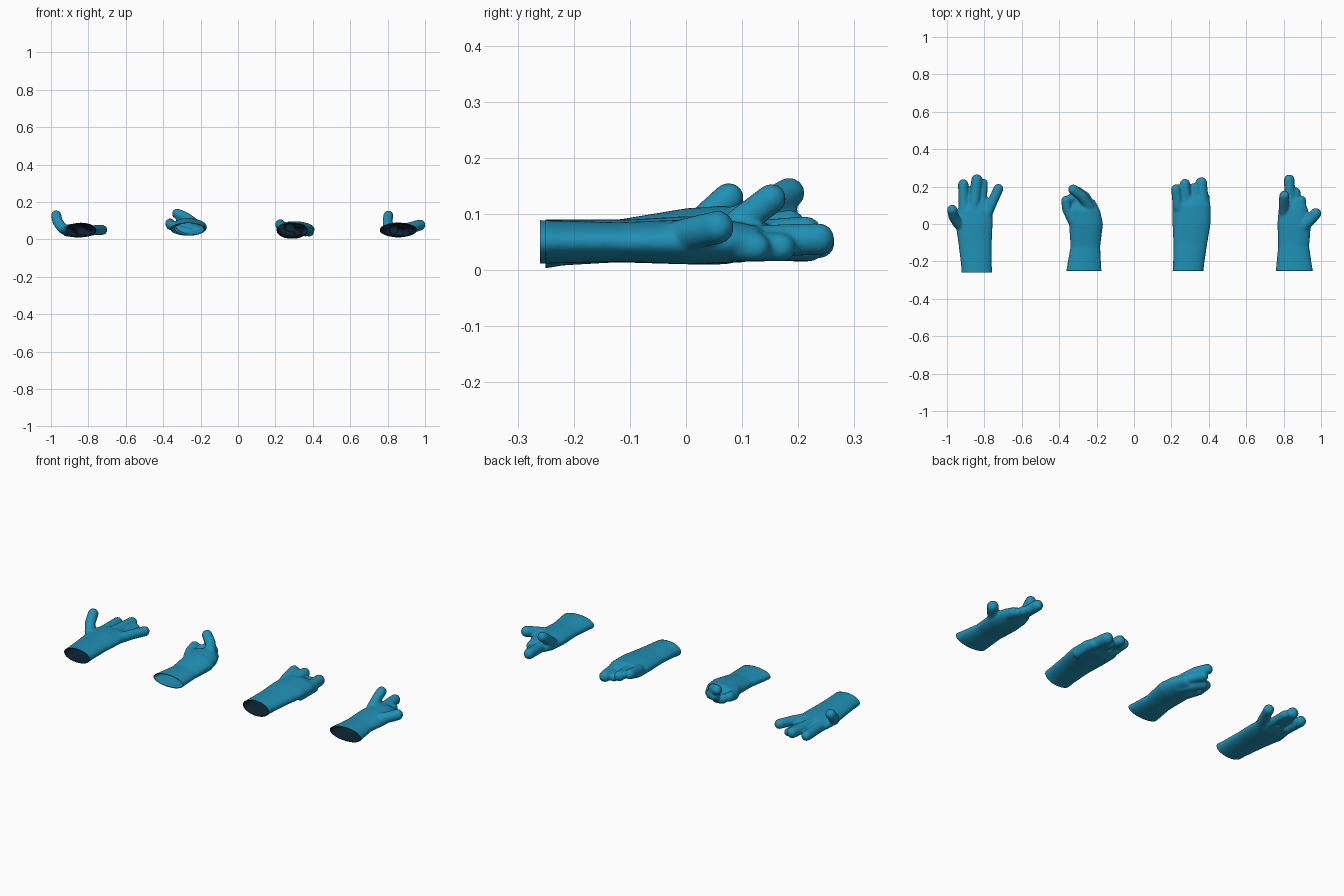
import bpy
import bmesh
import math
from mathutils import Matrix, Vector

UNIT = 0.01          # shapes below are written in hundredths
SIDES = 28
VOXEL = 0.0058

default_cube = bpy.data.objects.get("Cube")
if default_cube:
    bpy.data.objects.remove(default_cube, do_unlink=True)


def make_material(name, colour):
    material = bpy.data.materials.new(name)
    material.use_nodes = True
    material.diffuse_color = colour
    material.node_tree.nodes["Principled BSDF"].inputs["Base Color"].default_value = colour
    return material


# Rubbery blue outside, dark lining inside
blue = make_material("glove_blue", (0.014, 0.28, 0.46, 1))
dark = make_material("lining_dark", (0.004, 0.018, 0.032, 1))


def add_sleeve(bm, sections):
    """Closed oval loft along y; each section is (y, left, right, bottom, top)."""
    rings = []
    for y, left, right, bottom, top in sections:
        ring = []
        for i in range(SIDES):
            angle = 2 * math.pi * i / SIDES
            x = (left + right) / 2 + (right - left) / 2 * math.cos(angle)
            z = (bottom + top) / 2 + (top - bottom) / 2 * math.sin(angle)
            ring.append(bm.verts.new(Vector((x, y, z)) * UNIT))
        rings.append(ring)
    for a, b in zip(rings, rings[1:]):
        for i in range(SIDES):
            j = (i + 1) % SIDES
            bm.faces.new((a[i], a[j], b[j], b[i]))
    bm.faces.new(rings[0])
    bm.faces.new(rings[-1])
    bmesh.ops.recalc_face_normals(bm, faces=bm.faces[:])


def add_finger(bm, radius, *path):
    """Rounded finger made of closely spaced balls along a bent path."""
    points = [Vector(p) * UNIT for p in path]
    radius *= UNIT
    for a, b in zip(points, points[1:]):
        steps = max(2, math.ceil((b - a).length / (radius * 0.25)))
        for i in range(steps + 1):
            place = Matrix.Translation(a.lerp(b, i / steps))
            bmesh.ops.create_icosphere(bm, subdivisions=3, radius=radius, matrix=place)


def in_patch(face, patches):
    """True on upper and side faces inside one of the (x, y, rx, ry) ovals."""
    centre = face.calc_center_median() / UNIT
    return face.normal.z > -0.5 and any(
        ((centre.x - x) / rx) ** 2 + ((centre.y - y) / ry) ** 2 < 1
        for x, y, rx, ry in patches)


def build_glove(name, cuff_y, sections, fingers, patches, dark_inside=True):
    """Fuse sleeve and fingers into one soft skin, open the cuff and line it."""
    bm = bmesh.new()
    add_sleeve(bm, sections)
    for finger in fingers:
        add_finger(bm, *finger)
    mesh = bpy.data.meshes.new(name)
    bm.to_mesh(mesh)
    bm.free()
    glove = bpy.data.objects.new(name, mesh)
    bpy.context.collection.objects.link(glove)

    fuse = glove.modifiers.new("fuse", "REMESH")
    fuse.mode = "VOXEL"
    fuse.voxel_size = VOXEL
    soften = glove.modifiers.new("soften", "SMOOTH")
    soften.factor = 0.5
    soften.iterations = 8
    depsgraph = bpy.context.evaluated_depsgraph_get()
    skin = bpy.data.meshes.new_from_object(glove.evaluated_get(depsgraph))
    glove.modifiers.clear()

    bm = bmesh.new()
    bm.from_mesh(skin)
    bmesh.ops.bisect_plane(bm, geom=bm.verts[:] + bm.edges[:] + bm.faces[:],
                           plane_co=(0, cuff_y * UNIT, 0), plane_no=(0, 1, 0),
                           clear_inner=True)
    bm.normal_update()
    for face in bm.faces:
        face.smooth = True
        face.material_index = int(in_patch(face, patches))
    bm.to_mesh(skin)
    bm.free()
    skin.materials.clear()
    skin.materials.append(blue)
    skin.materials.append(dark)
    glove.data = skin
    skin.name = name

    lining = glove.modifiers.new("lining", "SOLIDIFY")
    lining.thickness = 0.003
    lining.offset = -1
    lining.material_offset = int(dark_inside)
    lining.material_offset_rim = 1


# Open hand with spread fingers and a raised thumb
build_glove("spread_glove", -26, [
    (-30, -92, -75.5, 1, 9),
    (-22, -92.5, -76, 1.2, 8.8),
    (-10, -94, -76, 1.3, 8.5),
    (0, -95.5, -75.5, 1, 8.5),
    (7, -95, -75.5, 1, 8),
    (12, -92, -78, 2, 6.5),
], [
    (2.8, (-94, 0, 6), (-96.5, 4, 9.5), (-97.2, 7.6, 12.8)),
    (2.8, (-91, 6, 4.5), (-91.3, 21.2, 4.2)),
    (3, (-86, 6, 5), (-84, 23.6, 5)),
    (2.2, (-81, 6, 4), (-80.3, 22, 3.6)),
    (2.7, (-79, 4, 4.5), (-76, 11, 5), (-72.5, 18.8, 5)),
], [
    (-89.5, 4, 3, 2),
    (-88.3, -21, 0.5, 5),
    (-80, -24.5, 1, 1.5),
])

# Pinching hand, fingers bent across and upward
build_glove("pinching_glove", -25, [
    (-29, -36.8, -17, 2, 9),
    (-22, -35.8, -17.5, 2, 9),
    (-12, -34, -18, 2, 9),
    (0, -34.8, -16.5, 2, 11),
    (7, -35, -18, 2.5, 11.5),
    (13, -32, -21, 4, 9.5),
], [
    (2.7, (-33, 2, 7), (-35.8, 8, 7.5), (-36.3, 12.5, 8.5)),
    (2.8, (-23.5, 9, 8.5), (-28, 15, 11.8), (-32.5, 18.4, 13.7)),
    (2.7, (-22.5, 8, 6.5), (-26, 14.5, 8), (-30.5, 17.5, 9.5)),
    (2.7, (-24, 6, 5), (-28, 12, 5.5), (-33, 14, 7)),
], [
    (-29, 17.5, 2.4, 1.5),
    (-31.5, 6.5, 0.8, 0.8),
    (-17, 1, 1, 1.5),
], dark_inside=False)

# Flat hand with the fingers held together
build_glove("flat_glove", -25, [
    (-29, 20.3, 36.8, -0.4, 9),
    (-22, 20.8, 37.5, 0.8, 9),
    (-10, 21, 39.3, 1.5, 9),
    (0, 20.5, 41, 1.3, 9.6),
    (10, 20.5, 41, 1.3, 9.6),
    (15, 22, 39.5, 2.5, 8.2),
], [
    (2.8, (23.5, 9, 6.5), (22.6, 18.5, 8)),
    (2.8, (28, 10, 6), (27.3, 21.4, 6.8)),
    (2.4, (32.5, 10, 4.5), (32, 19.5, 4.2)),
    (3.1, (37, 10, 5), (36, 22, 4.6)),
    (2.6, (38, 2, 4), (38, 14, 4)),
], [
    (29.5, -18, 0.5, 5),
])

# Pointing hand with a raised finger and a thumb out to the side
build_glove("pointing_glove", -25, [
    (-29, 75.2, 96.5, 1, 9),
    (-22, 76, 95.2, 1.2, 8.8),
    (-12, 77, 93.7, 1.5, 8.5),
    (0, 76.6, 94.7, 1, 9),
    (8, 77.3, 93, 1.3, 8.8),
    (13, 79, 91, 2.2, 7.8),
], [
    (3, (91, -1, 6), (95, 3, 7), (97.2, 5.6, 7.6)),
    (2.7, (80, 7, 6.5), (80, 12, 10.3), (80.4, 15.2, 12.7)),
    (2.9, (83.5, 8, 5), (83, 23.6, 5.5)),
    (2.6, (86, 8, 4.5), (86.5, 17, 4)),
    (2.6, (89, 6, 4.5), (89.5, 12.5, 4)),
], [
    (76.8, -21, 1, 1.8),
    (86, 12, 0.8, 0.8),
])
